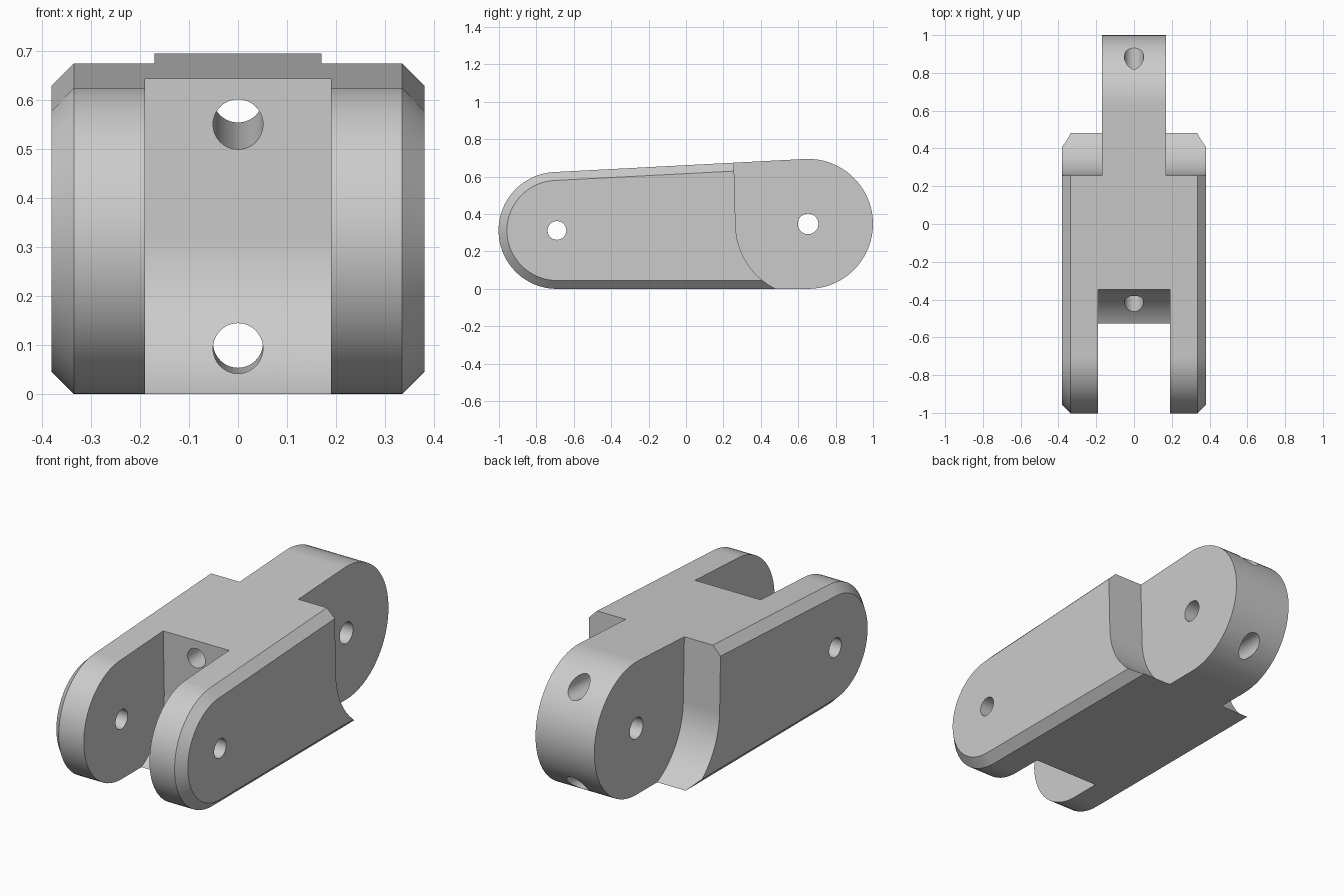
import bpy
import bmesh
from math import atan2, asin, cos, sin, pi, hypot
from mathutils import Vector

cube = bpy.data.objects.get("Cube")
if cube:
    bpy.data.objects.remove(cube, do_unlink=True)

# Main dimensions: pin axes (y, z) and end radii
FRONT, R_FRONT = Vector((-0.69, 0.3125)), 0.3125
BACK, R_BACK = Vector((0.6525, 0.3475)), 0.3475
HALF_W, BEVEL = 0.38, 0.045
LUG_W, SLOT_W, GAP = 0.17, 0.19, 0.04

axis = BACK - FRONT
TILT = atan2(axis.y, axis.x)
SPREAD = asin((R_BACK - R_FRONT) / axis.length)

grey = bpy.data.materials.new("grey plastic")
grey.use_nodes = True
GREY = (0.6, 0.6, 0.6, 1)
grey.diffuse_color = GREY
grey.node_tree.nodes["Principled BSDF"].inputs["Base Color"].default_value = GREY


def arc(centre, radius, start, end, steps=32):
    angles = [start + (end - start) * i / steps for i in range(steps + 1)]
    return [centre + radius * Vector((cos(a), sin(a))) for a in angles]


def loft(name, sections):
    """Join (x, yz outline) sections into a closed solid along x."""
    bm = bmesh.new()
    rings = [[bm.verts.new((x, p.x, p.y)) for p in outline] for x, outline in sections]
    for a, b in zip(rings, rings[1:]):
        for i in range(len(a)):
            j = (i + 1) % len(a)
            bm.faces.new((a[i], a[j], b[j], b[i]))
    bm.faces.new(rings[0])
    bm.faces.new(rings[-1])
    bmesh.ops.recalc_face_normals(bm, faces=bm.faces)
    mesh = bpy.data.meshes.new(name)
    bm.to_mesh(mesh)
    bm.free()
    obj = bpy.data.objects.new(name, mesh)
    bpy.context.collection.objects.link(obj)
    mesh.materials.append(grey)
    return obj


def link_outline(inset):
    """Two end arcs joined by their outer tangents."""
    top, low = TILT + pi / 2 + SPREAD, TILT - pi / 2 - SPREAD
    return (arc(BACK, R_BACK - inset, low, top)
            + arc(FRONT, R_FRONT - inset, top, low + 2 * pi))


def clearance_outline(centre, radius, side):
    """Swing clearance round a pin, opening towards side (+1 back, -1 front)."""
    start = TILT + (pi if side > 0 else 0)
    curve = arc(centre, radius, start, start + side * pi / 2)
    up = Vector((-sin(TILT), cos(TILT)))
    tip = curve[0] + up
    far = side * 1.3
    return [Vector((far, 1.3)), tip] + curve + [
        Vector((curve[-1].x, -0.3)), Vector((far, -0.3))]


def drill(name, a, b, radius):
    a, b = Vector(a), Vector(b)
    bpy.ops.mesh.primitive_cylinder_add(
        vertices=40, radius=radius, depth=(b - a).length, location=(a + b) / 2,
        rotation=(b - a).to_track_quat("Z", "Y").to_euler())
    bpy.context.object.name = name
    bpy.context.object.data.materials.append(grey)
    return bpy.context.object


# Bevelled link body
body = loft("chain_link", [
    (-HALF_W, link_outline(BEVEL)), (BEVEL - HALF_W, link_outline(0)),
    (HALF_W - BEVEL, link_outline(0)), (HALF_W, link_outline(BEVEL))])

# Cutters: rear shoulders, front fork slot
cutters = []
shoulder = clearance_outline(BACK, R_BACK + GAP, 1)
for name, sign in (("left", 1), ("right", -1)):
    cutters.append(loft(name + "_shoulder_cutter",
                        [(sign * LUG_W, shoulder), (sign * 0.6, shoulder)]))
slot = clearance_outline(FRONT, R_FRONT + GAP, -1)
cutters.append(loft("slot_cutter", [(-SLOT_W, slot), (SLOT_W, slot)]))

# Cutters: cross pin holes and lengthwise cord holes
for name, c, r in (("front", FRONT, 0.05), ("back", BACK, 0.055)):
    cutters.append(drill(name + "_pin_cutter", (-0.6, *c), (0.6, *c), r))
for name, z, slope in (("upper", 0.55, 0.043), ("lower", 0.094, 0.009)):
    cutters.append(drill(name + "_cord_cutter", (0, -0.6, z - 0.25 * slope),
                         (0, 1.2, z + 1.55 * slope), 0.051))

bpy.ops.object.select_all(action="DESELECT")
bpy.context.view_layer.objects.active = body
body.select_set(True)
for cutter in cutters:
    mod = body.modifiers.new(cutter.name, "BOOLEAN")
    mod.operation = "DIFFERENCE"
    mod.solver = "EXACT"
    mod.object = cutter
    bpy.ops.object.modifier_apply(modifier=mod.name)
    bpy.data.objects.remove(cutter, do_unlink=True)

# Smooth curves with crisp edges and level flats
bpy.ops.object.shade_smooth_by_angle(angle=pi / 6)
weighted = body.modifiers.new("flat_faces", "WEIGHTED_NORMAL")
weighted.keep_sharp = True
